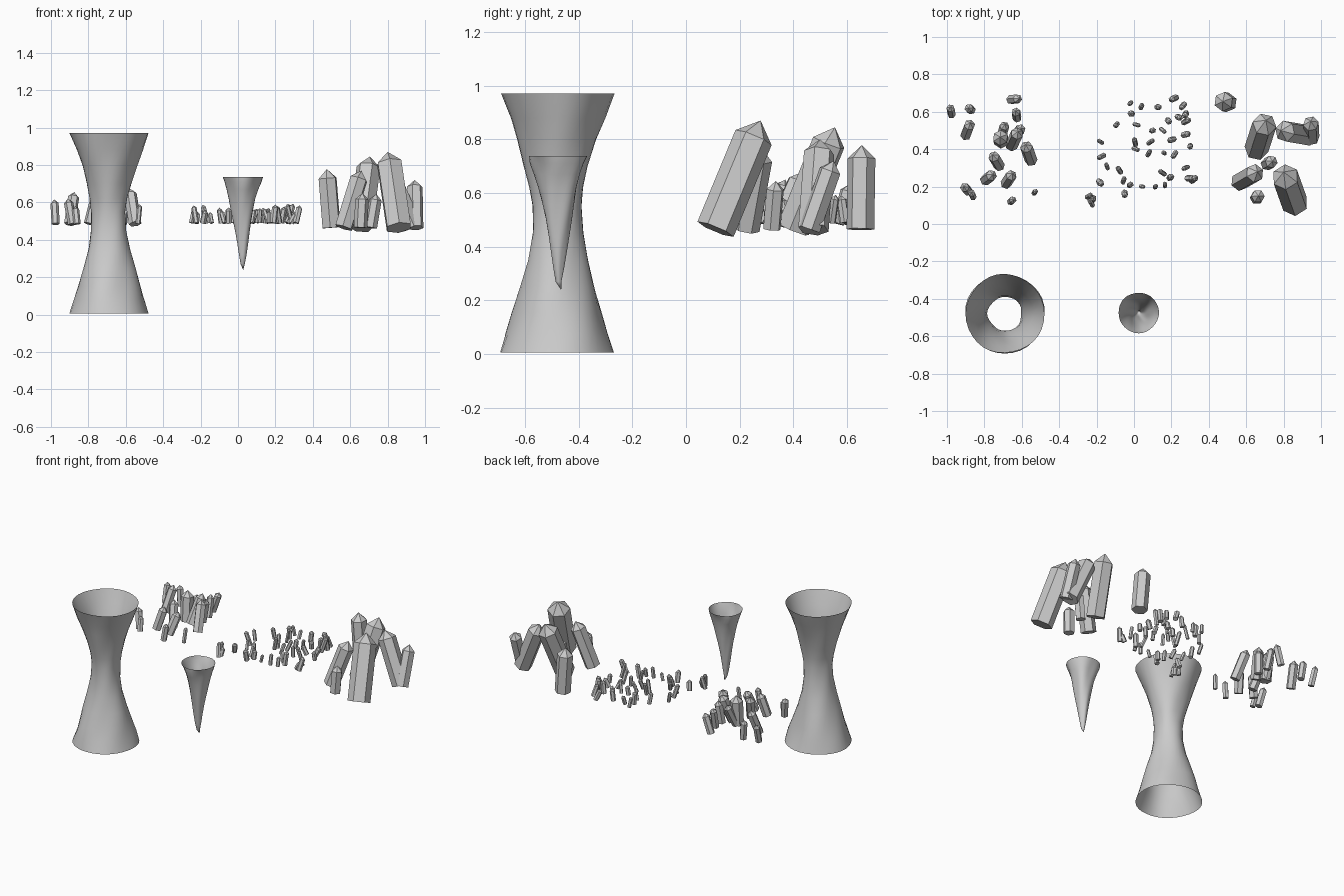
import bpy, bmesh, math, random
from mathutils import Vector, Matrix

random.seed(4)


def finish(bm, name, smooth=False):
    me = bpy.data.meshes.new(name)
    bm.normal_update()
    bm.to_mesh(me)
    bm.free()
    for p in me.polygons:
        p.use_smooth = smooth
    ob = bpy.data.objects.new(name, me)
    bpy.context.collection.objects.link(ob)
    return ob


def add_crystal(bm, base, apex, r, turn):
    """Six-sided prism with a pointed cap, running from base to apex."""
    base, apex = Vector(base), Vector(apex)
    axis = apex - base
    rot = axis.to_track_quat('Z', 'Y').to_matrix() @ Matrix.Rotation(turn, 3, 'Z')
    rings = []
    for h in (0, axis.length - r * 0.95):
        rings.append([bm.verts.new(base + rot @ Vector((r * math.cos(i * math.pi / 3),
                      r * math.sin(i * math.pi / 3), h))) for i in range(6)])
    low, high = rings
    tip = bm.verts.new(apex)
    bm.faces.new(low[::-1])
    for i in range(6):
        j = (i + 1) % 6
        bm.faces.new((low[i], low[j], high[j], high[i]))
        bm.faces.new((high[i], high[j], tip))


def cluster(name, rows, base_z):
    # each row: base x, base y, apex x, apex y, apex z, radius
    bm = bmesh.new()
    for bx, by, ax, ay, az, r in rows:
        add_crystal(bm, (bx, by, base_z), (ax, ay, az), r, random.uniform(0, 1))
    return finish(bm, name)


def rock_tube(name, cx, cy, profile, wobble, tip=None, n=32):
    """Open rough rock surface swept through (z, radius) rings."""
    bm = bmesh.new()
    rings = []
    for k, (z, r) in enumerate(profile):
        edge = k == 0 or (k == len(profile) - 1)
        w = 0.01 if edge else wobble
        ring = []
        for i in range(n):
            a = math.tau * i / n
            rr = r * (1 + w * (math.sin(3 * a + 9 * z) + 0.7 * math.sin(5 * a - 14 * z)))
            ring.append(bm.verts.new((cx + rr * math.cos(a), cy + rr * math.sin(a), z)))
        rings.append(ring)
    for lo, hi in zip(rings, rings[1:]):
        for i in range(n):
            j = (i + 1) % n
            bm.faces.new((lo[i], lo[j], hi[j], hi[i]))
    if tip:
        t = bm.verts.new(tip)
        for i in range(n):
            bm.faces.new((rings[0][(i + 1) % n], rings[0][i], t))
    return finish(bm, name, True)


# Hourglass rock column, open at both ends
rock_tube("rock_column", -0.69, -0.48,
          [(0.005, .212), (.08, .188), (.15, .167), (.25, .138), (.35, .111), (.45, .094),
           (.55, .091), (.62, .100), (.7, .119), (.8, .147), (.88, .176), (.97, .211)], 0.03)

# Hanging stalactite, open at the top
rock_tube("stalactite", 0.025, -0.475,
          [(.27, .011), (.32, .020), (.38, .029), (.44, .038), (.5, .048), (.56, .059),
           (.62, .071), (.67, .085), (.71, .099), (.737, .108)], 0.05, (0.028, -0.465, 0.238))

# Large crystals
cluster("large_crystals", [
    (.86, .11, .80, .278, .87, .073),
    (.655, .40, .705, .555, .845, .065),
    (.93, .475, .785, .50, .80, .058),
    (.95, .46, .945, .55, .72, .042),
    (.50, .65, .475, .655, .778, .052),
    (.565, .225, .66, .28, .77, .05),
    (.71, .32, .74, .335, .645, .034),
    (.655, .14, .665, .15, .65, .036)], 0.465)

# Medium crystals
cluster("medium_crystals", [
    (-.975, .585, -.982, .625, .615, .022),
    (-.87, .61, -.885, .62, .62, .024),
    (-.90, .475, -.875, .54, .655, .03),
    (-.66, .665, -.615, .67, .62, .025),
    (-.625, .565, -.632, .605, .63, .024),
    (-.71, .46, -.69, .535, .64, .026),
    (-.71, .445, -.715, .465, .69, .042),
    (-.655, .42, -.62, .495, .68, .034),
    (-.55, .34, -.58, .425, .675, .034),
    (-.72, .31, -.755, .37, .65, .03),
    (-.795, .235, -.755, .265, .64, .03),
    (-.685, .215, -.65, .27, .63, .03),
    (-.885, .175, -.91, .20, .62, .025),
    (-.86, .145, -.87, .17, .58, .019),
    (-.66, .12, -.645, .13, .6, .02),
    (-.535, .165, -.525, .175, .59, .014),
    (-.62, .49, -.605, .51, .64, .028)], 0.485)

# Small scattered crystals: positions over the patch
spots = [(-.24, .15), (-.22, .135), (-.18, .22), (-.175, .36), (-.18, .44), (-.145, .31),
         (-.095, .53), (-.08, .29), (-.055, .235), (-.05, .16), (-.02, .21), (-.02, .645),
         (-.015, .59), (.015, .53), (.005, .44), (.01, .4), (.04, .63), (.045, .2),
         (.08, .38), (.09, .44), (.1, .5), (.115, .2), (.13, .625), (.15, .275),
         (.16, .38), (.155, .5), (.165, .21), (.185, .55), (.21, .67), (.215, .37),
         (.195, .25), (.24, .57), (.26, .63), (.275, .585), (.28, .55), (.28, .48),
         (.3, .415), (.275, .3), (.3, .245), (.32, .24), (.2, .45), (-.23, .115)]
rows = []
for x, y in spots:
    a, lean = random.uniform(0, math.tau), random.uniform(.004, .017)
    dx, dy = lean * math.cos(a), lean * math.sin(a)
    rows.append((x - dx, y - dy, x + dx, y + dy,
                 random.uniform(.545, .595), random.uniform(.011, .018)))
cluster("small_crystals", rows, 0.49)
